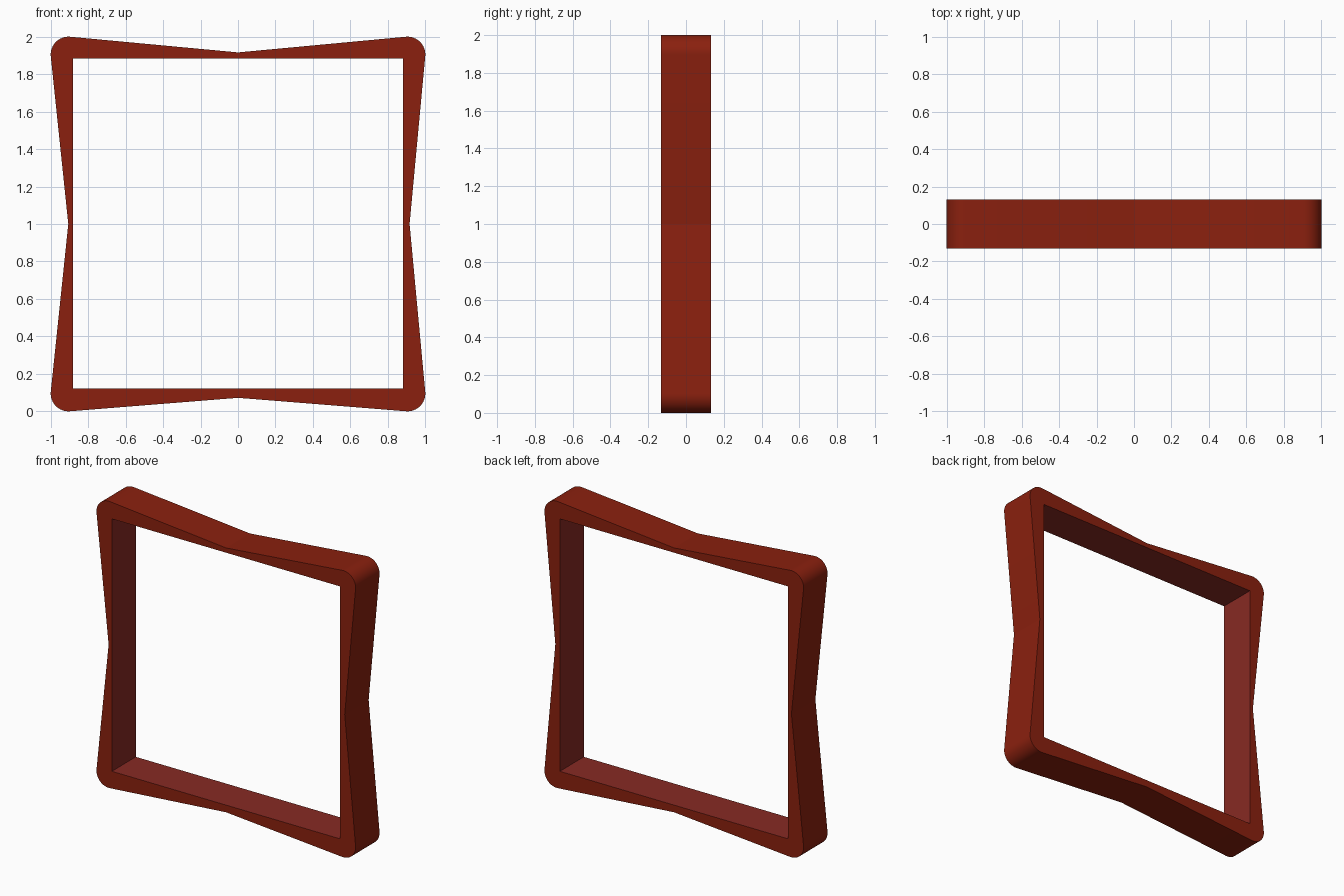
import bpy, bmesh, math

if "Cube" in bpy.data.objects:
    bpy.data.objects.remove(bpy.data.objects["Cube"])

D = 0.132            # half depth
R = 0.095            # corner radius
SEG = 12             # segments per corner
TILT = 5             # extra sweep each side of a corner, degrees


def material(name, rgb):
    m = bpy.data.materials.new(name)
    m.diffuse_color = (*rgb, 1)
    m.use_nodes = True
    m.node_tree.nodes["Principled BSDF"].inputs["Base Color"].default_value = m.diffuse_color
    return m


# Outer outline: four rounded corners with a pinched point between each pair
outer = []
corners = [(1, 1), (-1, 1), (-1, -1), (1, -1)]
notches = [(0, 1.916), (-0.906, 1), (0, 0.072), (0.916, 1)]
for i, (sx, sz) in enumerate(corners):
    cx, cz = sx * (1 - R), 1 + sz * (1 - R)
    for k in range(SEG + 1):
        a = math.radians(90 * i - TILT + (90 + 2 * TILT) * k / SEG)
        outer.append((cx + R * math.cos(a), cz + R * math.sin(a)))
    outer.append(notches[i])

# Inner square opening
inner = [(0.881, 1.883), (-0.881, 1.883), (-0.881, 0.122), (0.881, 0.122)]

bm = bmesh.new()
edges = []
for loop in (outer, inner):
    vs = [bm.verts.new((x, -D, z)) for x, z in loop]
    edges += [bm.edges.new((vs[j - 1], vs[j])) for j in range(len(vs))]

# Front face, then extruded to the back
bmesh.ops.triangle_fill(bm, edges=edges, use_beauty=True, normal=(0, -1, 0))
ext = bmesh.ops.extrude_face_region(bm, geom=bm.faces[:], use_keep_orig=True)
moved = [g for g in ext["geom"] if isinstance(g, bmesh.types.BMVert)]
bmesh.ops.translate(bm, verts=moved, vec=(0, 2 * D, 0))
bmesh.ops.recalc_face_normals(bm, faces=bm.faces[:])

# Inner walls take the second shade
for f in bm.faces:
    c = f.calc_center_median()
    inside = abs(c.x) < 0.89 and 0.115 < c.z < 1.89
    f.material_index = 1 if abs(f.normal.y) < 0.5 and inside and (
        abs(f.normal.x) > 0.999 or abs(f.normal.z) > 0.999) else 0

mesh = bpy.data.meshes.new("square_frame")
bm.to_mesh(mesh)
bm.free()
mesh.materials.append(material("brick_red", (0.256, 0.0145, 0.0045)))
mesh.materials.append(material("dusty_red", (0.245, 0.023, 0.017)))
frame = bpy.data.objects.new("square_frame", mesh)
bpy.context.collection.objects.link(frame)
bpy.context.view_layer.objects.active = frame
frame.select_set(True)
bpy.ops.object.shade_smooth_by_angle(angle=math.radians(9.3))
